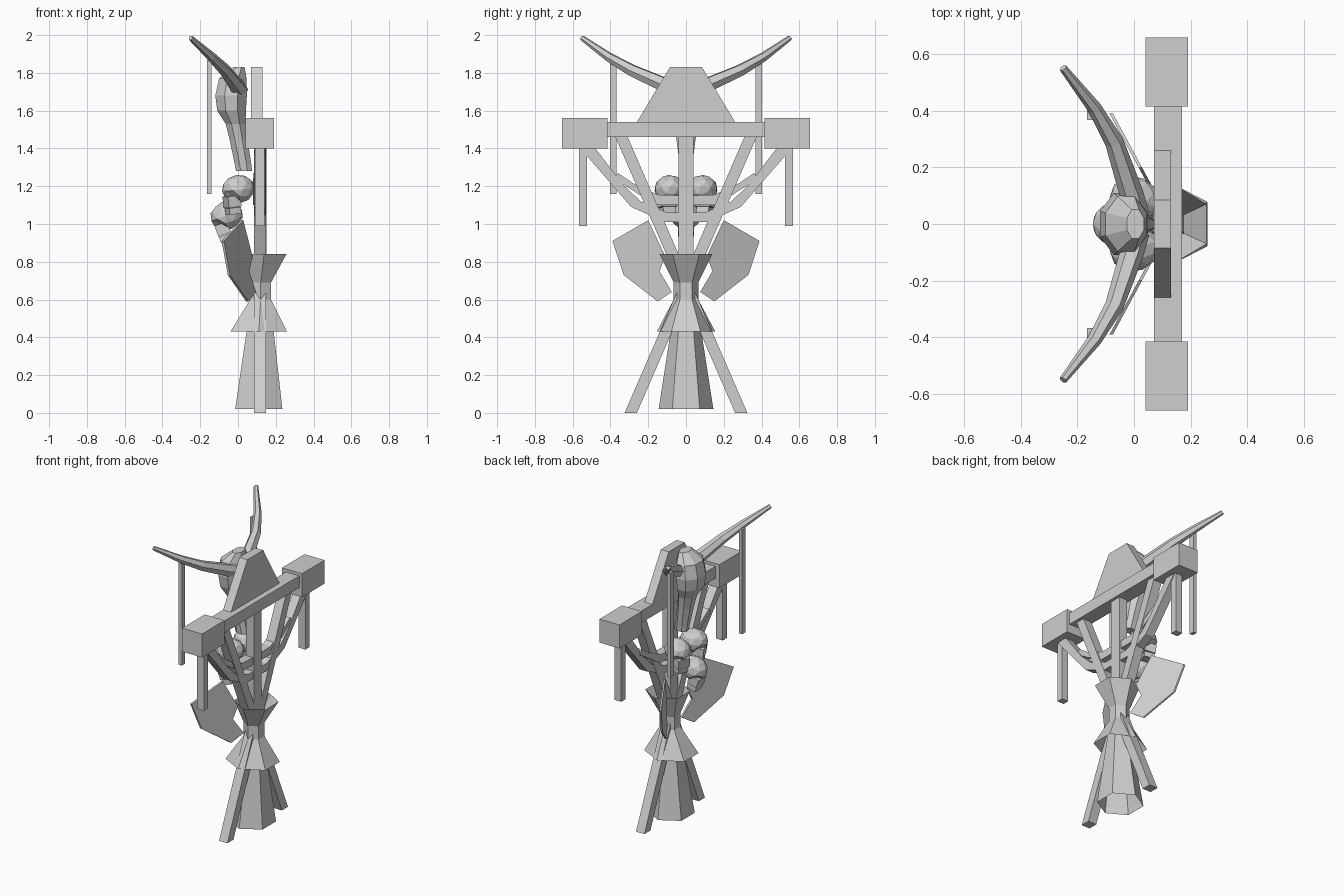
import bpy, bmesh, math
from mathutils import Vector, Matrix

if "Cube" in bpy.data.objects:
    bpy.data.objects.remove(bpy.data.objects["Cube"])

GREY = (0.62, 0.62, 0.62, 1)
mat = bpy.data.materials.new("bone_grey")
mat.use_nodes = True
mat.diffuse_color = GREY
mat.node_tree.nodes["Principled BSDF"].inputs["Base Color"].default_value = GREY


def finish(name, bm):
    """Turn a bmesh into a flat shaded object."""
    bmesh.ops.recalc_face_normals(bm, faces=bm.faces)
    me = bpy.data.meshes.new(name)
    bm.to_mesh(me)
    bm.free()
    me.materials.append(mat)
    ob = bpy.data.objects.new(name, me)
    bpy.context.collection.objects.link(ob)
    return ob


def slab(name, pts, x0, x1):
    """Extrude a (y, z) outline from x0 to x1."""
    bm = bmesh.new()
    f = bm.faces.new([bm.verts.new((x0, y, z)) for y, z in pts])
    ext = bmesh.ops.extrude_face_region(bm, geom=[f])
    for v in ext["geom"]:
        if isinstance(v, bmesh.types.BMVert):
            v.co.x = x1
    return finish(name, bm)


def box(name, x0, x1, y0, y1, z0, z1):
    return slab(name, [(y0, z0), (y1, z0), (y1, z1), (y0, z1)], x0, x1)


def loft(name, rings, caps=True):
    """Join rings of points with quads."""
    bm = bmesh.new()
    rows = [[bm.verts.new(p) for p in r] for r in rings]
    n = len(rows[0])
    for a, b in zip(rows, rows[1:]):
        for i in range(n):
            j = (i + 1) % n
            bm.faces.new((a[i], a[j], b[j], b[i]))
    if caps:
        bm.faces.new(rows[0])
        bm.faces.new(rows[-1])
    return finish(name, bm)


def prism_ring(n, xc, half_x, half_y, z):
    """A level ring of n points with a flat side towards +x."""
    flat = math.cos(math.pi / n)
    angles = [math.tau * (i + 0.5) / n for i in range(n)]
    return [(xc + half_x / flat * math.cos(a), half_y * math.sin(a), z) for a in angles]


def mirrored(half):
    """Complete a polyline that ends at y = 0."""
    return half + [(-y, z) for y, z in reversed(half[:-1])]


# Crossbeam and the plate standing on it
box("crossbeam", 0.07, 0.17, -0.44, 0.42, 1.46, 1.54)
slab("back_plate", [(-0.26, 1.54), (0.26, 1.54), (0.085, 1.83), (-0.085, 1.83)], 0.07, 0.13)

# Centre post
box("centre_post", 0.09, 0.15, -0.04, 0.04, 0.6, 1.47)

# Curved bands tying the poles together
slab("upper_band",
     mirrored([(-0.36, 1.27), (-0.28, 1.215), (-0.15, 1.155), (0, 1.15)])
     + mirrored([(-0.38, 1.24), (-0.27, 1.17), (-0.16, 1.10), (0, 1.10)])[::-1], 0.08, 0.14)
slab("lower_band",
     mirrored([(-0.51, 1.44), (-0.33, 1.205), (-0.24, 1.12), (-0.10, 1.06), (0, 1.06)])
     + mirrored([(-0.55, 1.39), (-0.29, 1.09), (-0.11, 1.01), (0, 1.01)])[::-1], 0.086, 0.146)

for s, side in ((1, "left"), (-1, "right")):
    # Crossing poles
    slab("crossing_pole_" + side,
         [(-0.325 * s, 0), (-0.26 * s, 0), (0.38 * s, 1.475), (0.315 * s, 1.475)],
         0.085, 0.148)

    # End boxes
    box("end_box_" + side, 0.04, 0.19, 0.415 * s, 0.657 * s, 1.40, 1.56)

    # Hanging strips below the boxes and the horns
    box("box_strip_" + side, 0.09, 0.14, 0.545 * s - 0.022, 0.545 * s + 0.022, 0.99, 1.45)
    box("horn_strip_" + side, -0.165, -0.14, 0.385 * s - 0.018, 0.385 * s + 0.018, 1.16, 1.87)

    # Thin crescent side plates, swept forward at the outer edge
    outline = [(0.39, 0.91), (0.20, 1.02), (0.11, 0.83), (0.14, 0.75),
               (0.075, 0.64), (0.15, 0.59), (0.33, 0.73)]
    plate = slab("crescent_plate_" + side, [(y * s, z) for y, z in outline], -0.006, 0.006)
    for v in plate.data.vertices:
        v.co.x += 0.13 - 0.54 * abs(v.co.y)

    # Horns
    path = [Vector((x, y * s, z)) for x, y, z in
            ((0.01, 0.03, 1.71), (-0.01, 0.11, 1.735), (-0.07, 0.29, 1.815),
             (-0.14, 0.41, 1.885), (-0.25, 0.55, 1.985))]
    rings = []
    for i, p in enumerate(path):
        along = (path[min(i + 1, 4)] - path[max(i - 1, 0)]).normalized()
        turn = along.to_track_quat("Z", "Y")
        r = (0.045, 0.042, 0.033, 0.025, 0.014)[i]
        rings.append([p + turn @ Vector((r * math.cos(a), r * math.sin(a), 0))
                      for a in [math.tau * k / 6 for k in range(6)]])
    loft("horn_" + side, rings)

# Large horned skull: cranium tapering into the muzzle
loft("horned_skull", [
    prism_ring(8, (x0 + x1) / 2, (x1 - x0) / 2, ry, z)
    for z, x0, x1, ry in ((1.83, -0.025, 0.035, 0.055), (1.77, -0.1, 0.045, 0.105),
                          (1.68, -0.12, 0.047, 0.118), (1.60, -0.11, 0.042, 0.105),
                          (1.53, -0.065, 0.04, 0.07), (1.45, -0.045, 0.05, 0.055),
                          (1.32, -0.018, 0.07, 0.037), (1.28, -0.01, 0.075, 0.033))])


def small_skull(name, loc, yaw, pitch):
    """A faceted cranium with dented eyes, a cheek block and a jaw, facing -x."""
    bm = bmesh.new()
    bmesh.ops.create_icosphere(bm, subdivisions=2, radius=1)
    eyes = [Vector((-0.85, 0.4 * s, -0.3)).normalized() for s in (1, -1)]
    for v in bm.verts:
        if any((v.co - e).length < 0.33 for e in eyes):
            v.co *= 0.78
        v.co = Vector((v.co.x * 0.09, v.co.y * 0.079, v.co.z * 0.075))
    for centre, size in (((-0.045, 0, -0.06), (0.07, 0.085, 0.06)),
                         ((-0.045, 0, -0.11), (0.065, 0.07, 0.035))):
        cube = bmesh.ops.create_cube(bm, size=1)
        bmesh.ops.transform(bm, verts=cube["verts"], matrix=Matrix.LocRotScale(
            Vector(centre), None, Vector(size)))
    ob = finish(name, bm)
    ob.location = loc
    ob.rotation_euler = (0, math.radians(pitch), math.radians(yaw))


# Cluster of small skulls
small_skull("small_skull_left", (0.002, 0.088, 1.185), -20, -8)
small_skull("small_skull_right", (0.002, -0.088, 1.185), 20, -8)
small_skull("small_skull_front", (-0.06, 0, 1.045), 0, -20)

# Six-sided binding that flares at both ends, and the sheaf below it
loft("binding", [prism_ring(6, *ring) for ring in
                 ((0.138, 0.118, 0.14, 0.84), (0.12, 0.055, 0.065, 0.69),
                  (0.12, 0.055, 0.065, 0.60), (0.11, 0.15, 0.155, 0.43))], caps=False)
loft("lower_sheaf", [prism_ring(6, 0.12, 0.05, 0.055, 0.6),
                     prism_ring(6, 0.11, 0.125, 0.145, 0.02)], caps=False)
